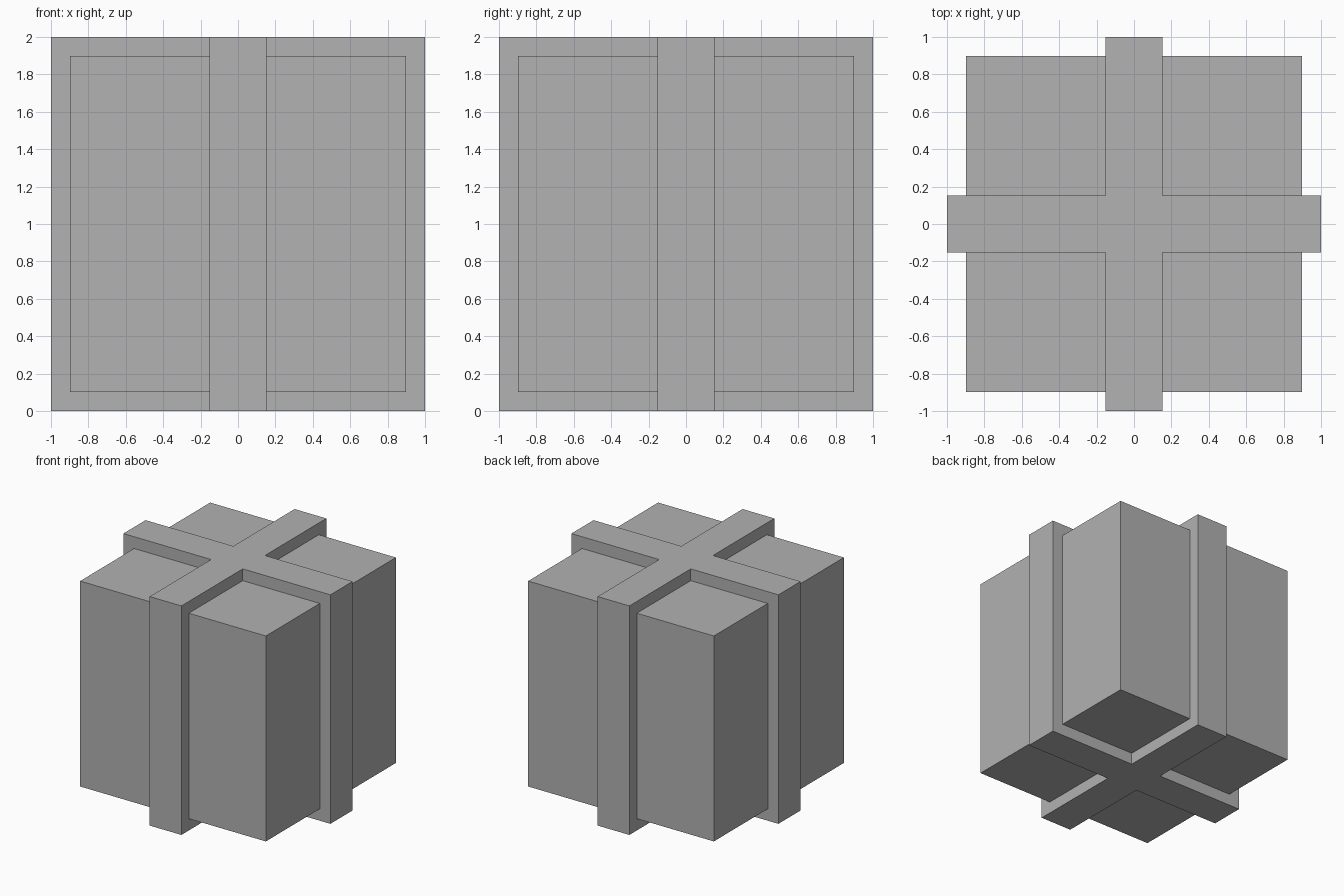
import bpy
import bmesh

cube = bpy.data.objects.get("Cube")
if cube:
    bpy.data.objects.remove(cube, do_unlink=True)

HEIGHT = 2.0
REACH = 1.0        # ribbon half length
BAND = 0.153       # ribbon half width
BOX = 0.897        # box half size

# One plain grey for the whole model
grey = bpy.data.materials.new("plain_grey")
grey.use_nodes = True
colour = (0.445, 0.445, 0.445, 1.0)
grey.diffuse_color = colour
grey.node_tree.nodes["Principled BSDF"].inputs["Base Color"].default_value = colour


def add_prism(name, profile, bottom, top):
    """Extrude a flat outline straight up between two heights."""
    bm = bmesh.new()
    base = bm.faces.new([bm.verts.new((x, y, bottom)) for x, y in profile])
    result = bmesh.ops.extrude_face_region(bm, geom=[base], use_keep_orig=True)
    raised = [v for v in result["geom"] if isinstance(v, bmesh.types.BMVert)]
    bmesh.ops.translate(bm, verts=raised, vec=(0, 0, top - bottom))
    bmesh.ops.recalc_face_normals(bm, faces=bm.faces)
    mesh = bpy.data.meshes.new(name)
    bm.to_mesh(mesh)
    bm.free()
    mesh.materials.append(grey)
    obj = bpy.data.objects.new(name, mesh)
    bpy.context.collection.objects.link(obj)
    return obj


# Gift box body, sunk evenly inside the ribbon
square = [(-BOX, -BOX), (BOX, -BOX), (BOX, BOX), (-BOX, BOX)]
add_prism("gift_box", square, REACH - BOX, REACH + BOX)

# Crossed ribbon: one arm outline turned a quarter four times
cross = []
arm = [(REACH, -BAND), (REACH, BAND), (BAND, BAND)]
for _ in range(4):
    cross += arm
    arm = [(-y, x) for x, y in arm]
add_prism("crossed_ribbon", cross, 0.0, HEIGHT)
